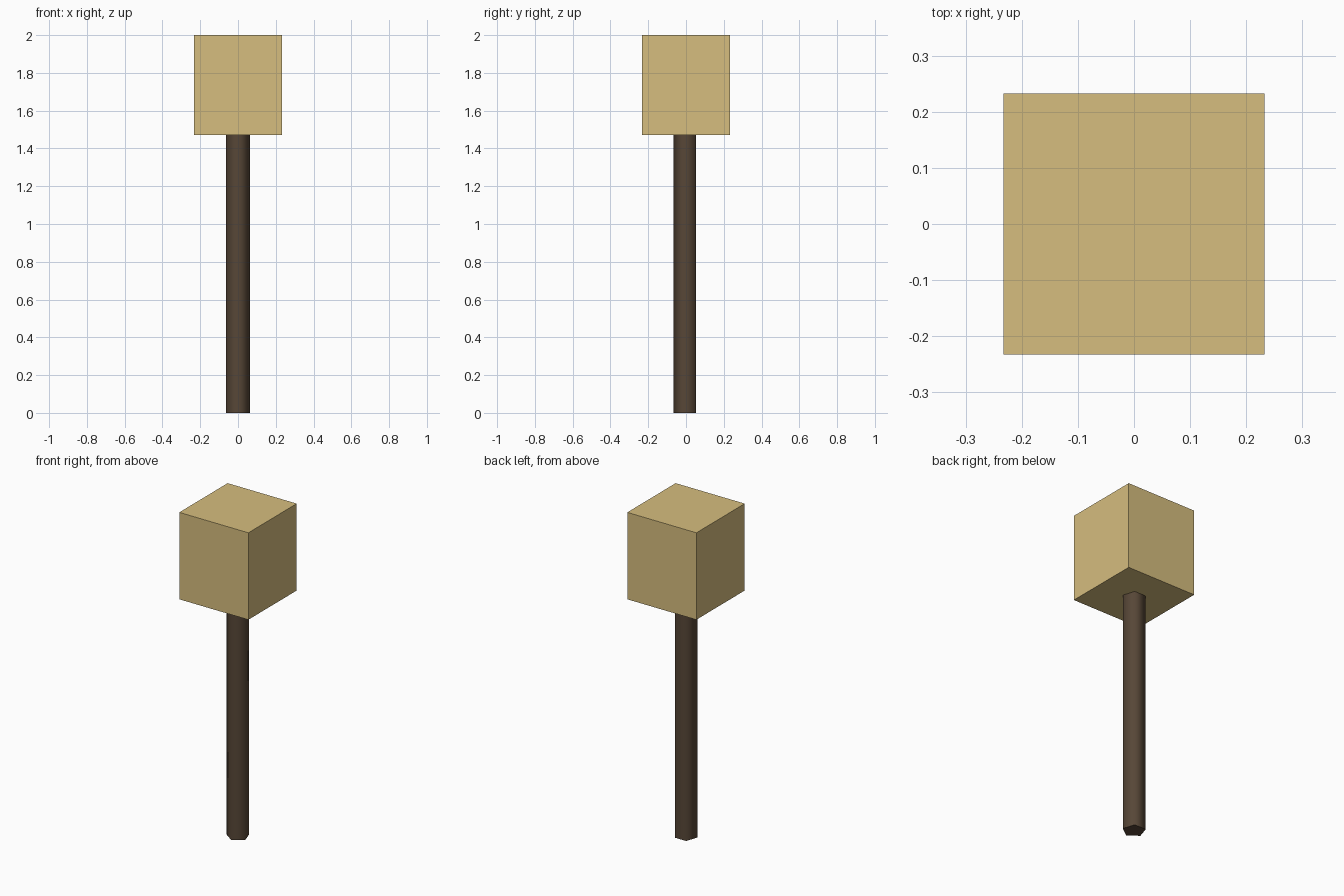
import bpy, bmesh
from math import sin, cos, radians

if "Cube" in bpy.data.objects:
    bpy.data.objects.remove(bpy.data.objects["Cube"])


def material(name, color):
    mat = bpy.data.materials.new(name)
    mat.diffuse_color = color
    mat.use_nodes = True
    mat.node_tree.nodes["Principled BSDF"].inputs["Base Color"].default_value = mat.diffuse_color
    return mat


def prism(name, points, z0, z1, mat):
    """Extrude a horizontal outline from z0 to z1."""
    bm = bmesh.new()
    base = bm.faces.new([bm.verts.new((x, y, z0)) for x, y in points])
    ext = bmesh.ops.extrude_face_region(bm, geom=[base], use_keep_orig=True)
    top = [v for v in ext["geom"] if isinstance(v, bmesh.types.BMVert)]
    bmesh.ops.translate(bm, verts=top, vec=(0, 0, z1 - z0))
    bmesh.ops.recalc_face_normals(bm, faces=bm.faces)
    mesh = bpy.data.meshes.new(name)
    bm.to_mesh(mesh)
    bm.free()
    obj = bpy.data.objects.new(name, mesh)
    bpy.context.collection.objects.link(obj)
    mesh.materials.append(mat)
    return obj


# Five-sided handle with one corner facing the front
R = 0.0655
angles = [radians(-90 + 72 * i) for i in range(5)]
handle = prism("handle", [(R * cos(a), R * sin(a)) for a in angles], 0, 1.475,
               material("dark_wood", (0.095, 0.062, 0.038, 1)))

# Smooth sides, sharp end caps
bpy.context.view_layer.objects.active = handle
handle.select_set(True)
bpy.ops.object.shade_smooth_by_angle(angle=radians(80))

# Block-shaped head
H = 0.233
prism("head", [(-H, -H), (H, -H), (H, H), (-H, H)], 1.47, 2.0,
      material("pale_wood", (0.67, 0.51, 0.21, 1)))
